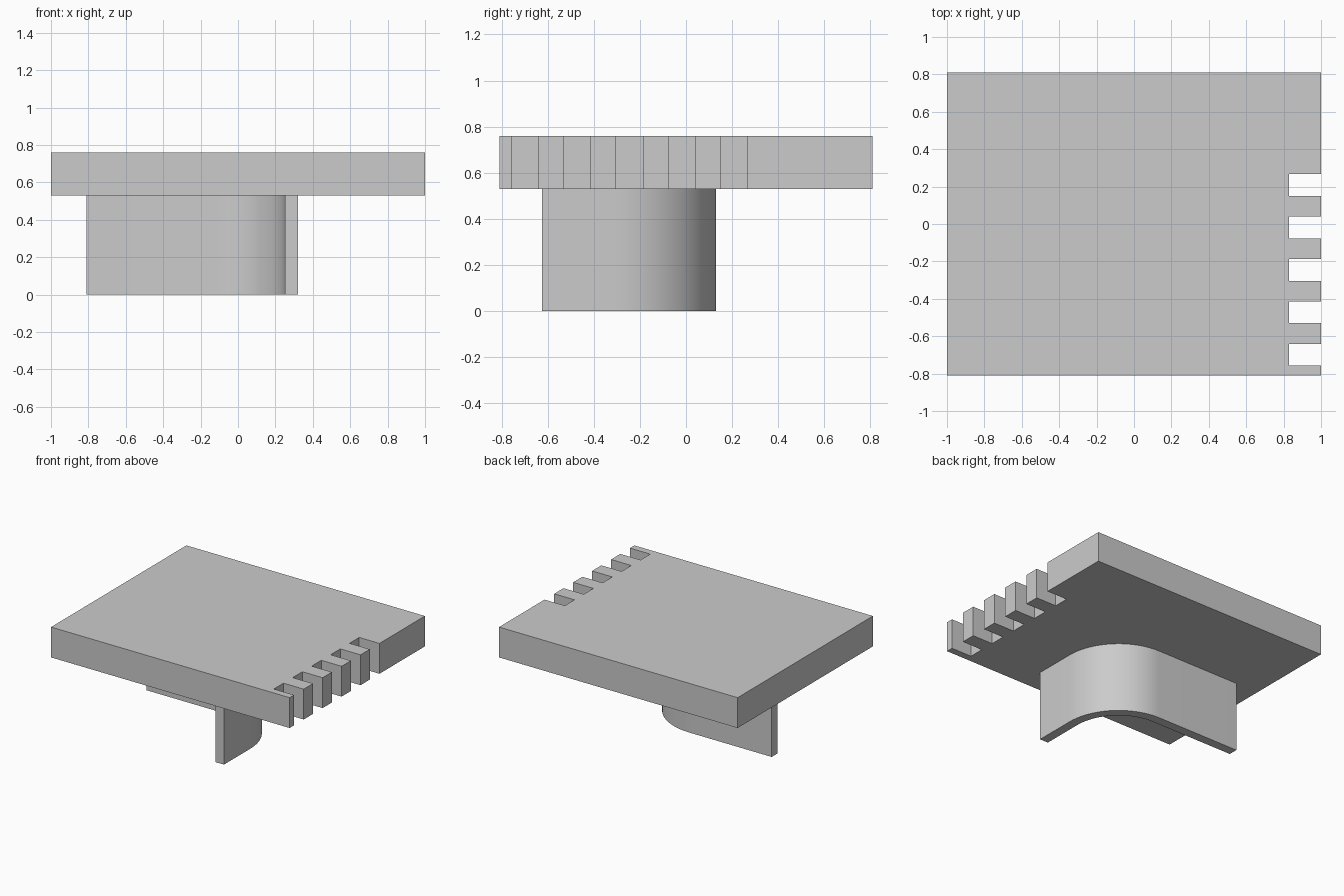
import bpy, bmesh, math

default = bpy.data.objects.get("Cube")
if default:
    bpy.data.objects.remove(default, do_unlink=True)

grey = bpy.data.materials.new("plain_grey")
grey.use_nodes = True
GREY = (0.6, 0.6, 0.6, 1)
grey.diffuse_color = GREY
grey.node_tree.nodes["Principled BSDF"].inputs["Base Color"].default_value = GREY


def extrude_outline(name, outline, bottom, top):
    """Extrude a flat xy outline between two heights."""
    bm = bmesh.new()
    base = bm.faces.new([bm.verts.new((x, y, bottom)) for x, y in outline])
    result = bmesh.ops.extrude_face_region(bm, geom=[base])
    raised = [v for v in result["geom"] if isinstance(v, bmesh.types.BMVert)]
    bmesh.ops.translate(bm, verts=raised, vec=(0, 0, top - bottom))
    bmesh.ops.recalc_face_normals(bm, faces=bm.faces)
    mesh = bpy.data.meshes.new(name)
    bm.to_mesh(mesh)
    bm.free()
    mesh.materials.append(grey)
    obj = bpy.data.objects.new(name, mesh)
    bpy.context.collection.objects.link(obj)
    return obj


UNDERSIDE, TOP = 0.53, 0.76

# Slab with five square notches along its left edge
HALF_DEPTH, NOTCH_X = 0.81, 0.83
FIRST, PITCH, WIDTH = 0.266, 0.2268, 0.116
outline = [(-1, HALF_DEPTH), (-1, -HALF_DEPTH), (1, -HALF_DEPTH)]
for i in reversed(range(5)):
    high = FIRST - i * PITCH
    low = high - WIDTH
    outline += [(1, low), (NOTCH_X, low), (NOTCH_X, high), (1, high)]
outline.append((1, HALF_DEPTH))
extrude_outline("notched_slab", outline, UNDERSIDE, TOP)

# Wall below the slab: two straight legs joined by a rounded corner
RIGHT_END, FRONT_END = -0.81, -0.625
OUTER_X, OUTER_Y = 0.32, 0.13
RADIUS, THICK, STEPS = 0.44, 0.07, 24
cx, cy = OUTER_X - RADIUS, OUTER_Y - RADIUS


def corner(radius):
    angles = [math.pi / 2 * i / STEPS for i in range(STEPS + 1)]
    return [(cx + radius * math.cos(a), cy + radius * math.sin(a)) for a in angles]


outer = [(OUTER_X, FRONT_END)] + corner(RADIUS) + [(RIGHT_END, OUTER_Y)]
inner = ([(OUTER_X - THICK, FRONT_END)] + corner(RADIUS - THICK)
         + [(RIGHT_END, OUTER_Y - THICK)])
wall = extrude_outline("curved_wall", outer + inner[::-1], 0, UNDERSIDE)

bpy.ops.object.select_all(action="DESELECT")
wall.select_set(True)
bpy.context.view_layer.objects.active = wall
bpy.ops.object.shade_smooth_by_angle(angle=math.radians(30))
